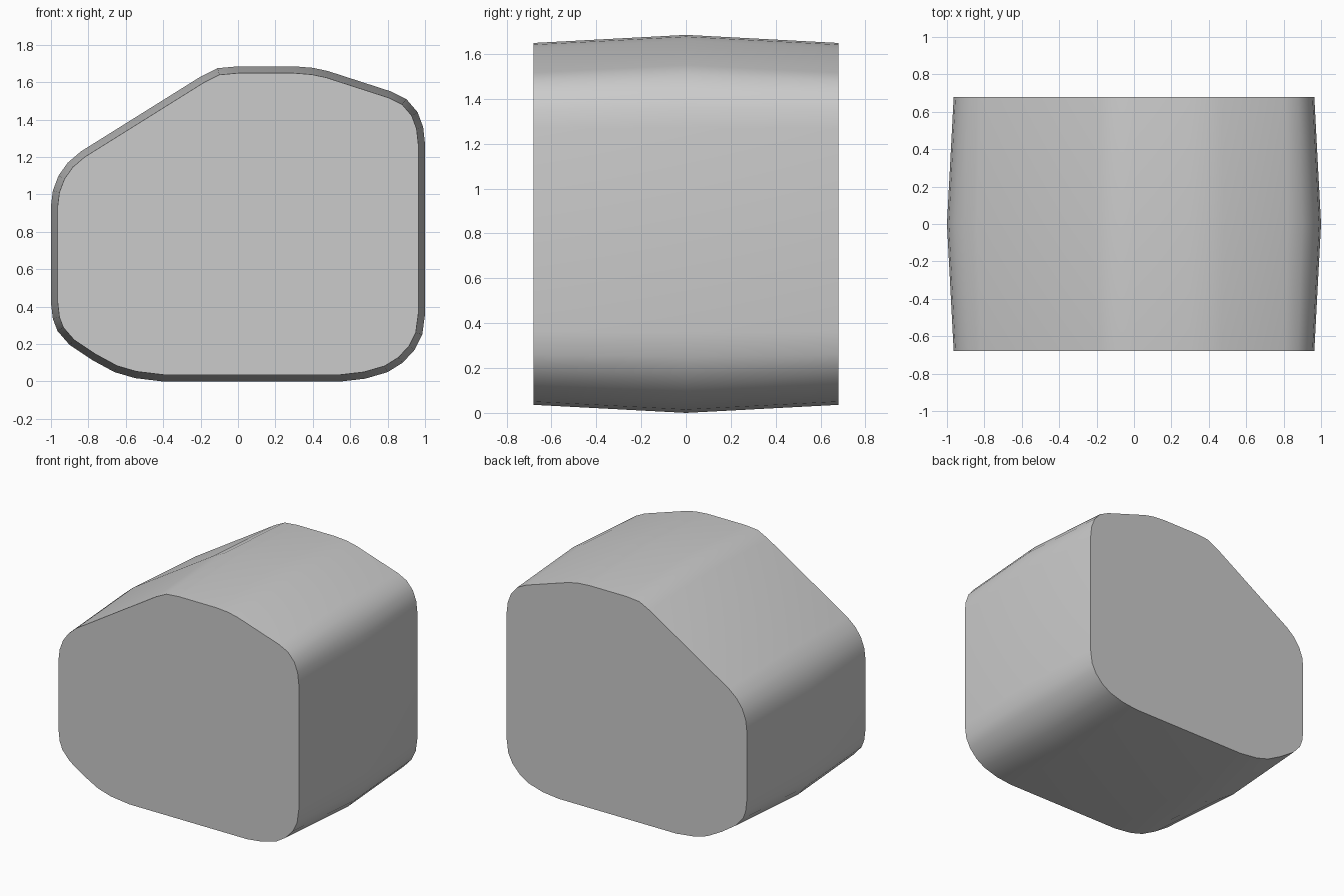
import bpy
import bmesh
import math
from mathutils import Vector

cube = bpy.data.objects.get("Cube")
if cube:
    bpy.data.objects.remove(cube, do_unlink=True)

# Widest outline (x, z), counter-clockwise from the bottom left
OUTLINE = [Vector(p) for p in (
    (-.40, 0), (.55, 0), (.68, .015), (.80, .05), (.88, .10), (.945, .17),
    (.985, .25), (1, .36), (1, 1.27), (.99, 1.36), (.96, 1.44), (.90, 1.51),
    (.82, 1.55), (.48, 1.66), (.40, 1.677), (.30, 1.685), (0, 1.685),
    (-.11, 1.675), (-.20, 1.63), (-.84, 1.23), (-.91, 1.17), (-.96, 1.10),
    (-.99, 1.02), (-1, .94), (-1, .42), (-.99, .335), (-.965, .27),
    (-.90, .195), (-.78, .115), (-.66, .05), (-.55, .018))]
HALF_DEPTH = 0.68
INSET = 0.036


def inset(points, amount):
    """Move an outline inwards by an even distance."""
    result = []
    for i, p in enumerate(points):
        before = (p - points[i - 1]).normalized()
        after = (points[(i + 1) % len(points)] - p).normalized()
        inward = Vector((-before.y - after.y, before.x + after.x)).normalized()
        miter = inward.dot(Vector((-before.y, before.x)))
        result.append(p + inward * amount / miter)
    return result


grey = bpy.data.materials.new("light grey")
grey.use_nodes = True
color = (0.6, 0.6, 0.6, 1)
grey.diffuse_color = color
grey.node_tree.nodes["Principled BSDF"].inputs["Base Color"].default_value = color

# Rounded block bulging at mid depth
bm = bmesh.new()
narrow = inset(OUTLINE, INSET)
rings = [[bm.verts.new((p.x, y, p.y)) for p in ring]
         for ring, y in ((narrow, -HALF_DEPTH), (OUTLINE, 0), (narrow, HALF_DEPTH))]
for a, b in zip(rings, rings[1:]):
    for i in range(len(a)):
        bm.faces.new((a[i - 1], a[i], b[i], b[i - 1]))
bm.faces.new(rings[0])
bm.faces.new(rings[-1][::-1])
bmesh.ops.recalc_face_normals(bm, faces=bm.faces)

mesh = bpy.data.meshes.new("rounded_block")
bm.to_mesh(mesh)
bm.free()
mesh.materials.append(grey)
block = bpy.data.objects.new("rounded_block", mesh)
bpy.context.collection.objects.link(block)

# Smooth sides with crisp end edges
bpy.ops.object.select_all(action='DESELECT')
block.select_set(True)
bpy.context.view_layer.objects.active = block
bpy.ops.object.shade_smooth_by_angle(angle=math.radians(40))
